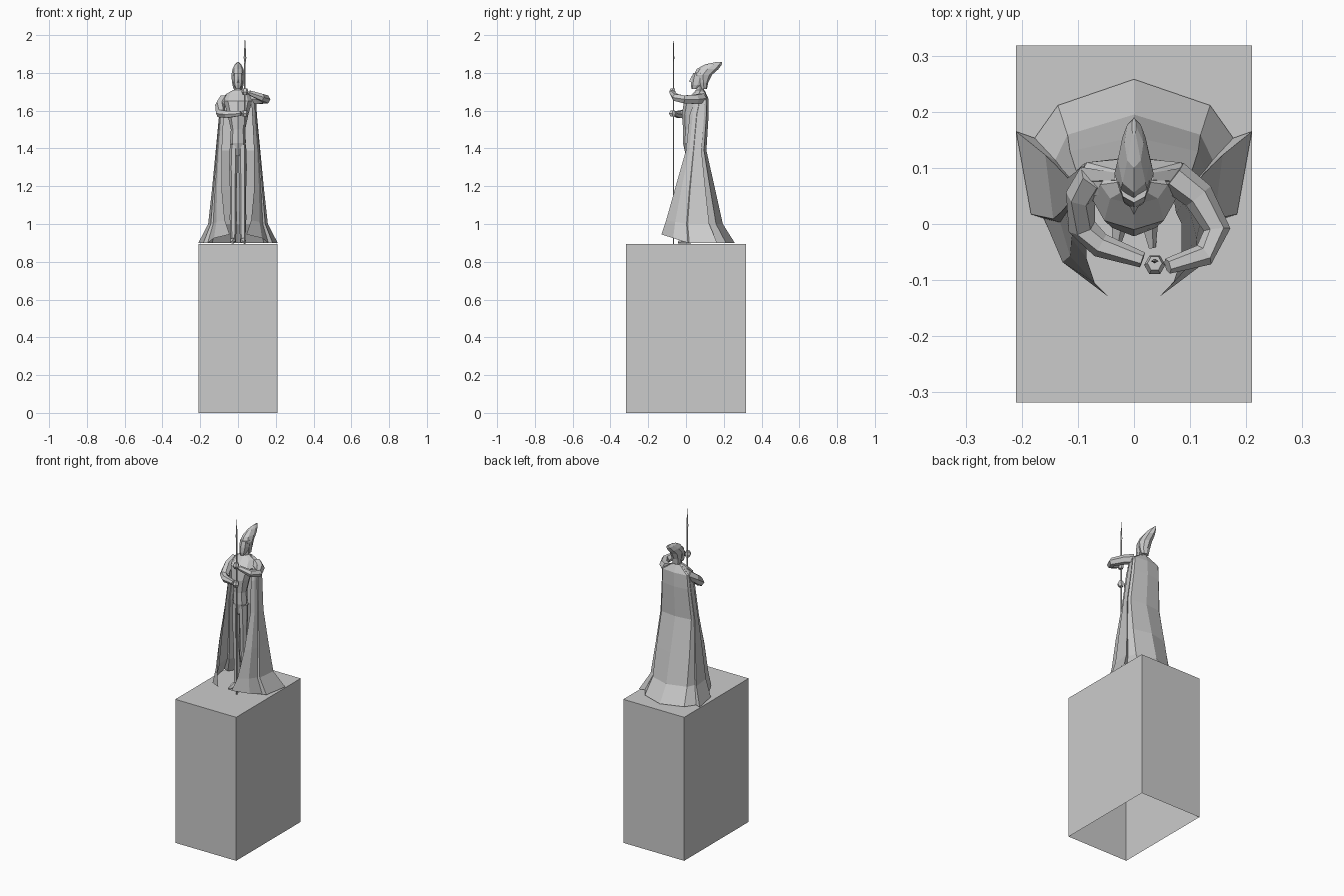
import bpy, math
from mathutils import Vector

default = bpy.data.objects.get("Cube")
if default:
    bpy.data.objects.remove(default, do_unlink=True)

GREY = (0.6, 0.6, 0.6, 1)
stone = bpy.data.materials.new("grey stone")
stone.use_nodes = True
stone.diffuse_color = GREY
stone.node_tree.nodes["Principled BSDF"].inputs["Base Color"].default_value = GREY


def make(name, verts, faces):
    mesh = bpy.data.meshes.new(name)
    mesh.from_pydata(verts, [], faces)
    mesh.materials.append(stone)
    obj = bpy.data.objects.new(name, mesh)
    bpy.context.collection.objects.link(obj)
    return obj


def skin(name, rings, caps=True):
    """Join closed rings of equal length with quads."""
    n = len(rings[0])
    verts = [v for ring in rings for v in ring]
    faces = [(r * n + i, r * n + (i + 1) % n, (r + 1) * n + (i + 1) % n, (r + 1) * n + i)
             for r in range(len(rings) - 1) for i in range(n)]
    if caps:
        faces += [tuple(reversed(range(n))), tuple(range(len(verts) - n, len(verts)))]
    return make(name, verts, faces)


def stack(name, sections, sides=8, x=0):
    """Horizontal ellipses: z, x offset, y centre, x radius, y radius."""
    rings = []
    for z, dx, y, rx, ry in sections:
        angles = [2 * math.pi * i / sides for i in range(sides)]
        rings.append([(x + dx + rx * math.cos(a), y + ry * math.sin(a), z) for a in angles])
    return skin(name, rings)


def limb(name, path, sides=6):
    """Tube along points given as x, y, z, radius."""
    points = [Vector(p[:3]) for p in path]
    rings = []
    for i, p in enumerate(points):
        along = points[min(i + 1, len(points) - 1)] - points[max(i - 1, 0)]
        turn = along.to_track_quat('Z', 'Y')
        angles = [2 * math.pi * k / sides for k in range(sides)]
        rings.append([p + turn @ Vector((math.cos(a), math.sin(a), 0)) * path[i][3] for a in angles])
    return skin(name, rings)


# Plinth, open underneath
W, D, H = 0.21, 0.318, 0.895
corners = [(-W, -D), (W, -D), (W, D), (-W, D)]
plinth = [(x, y, z) for z in (0, H) for x, y in corners]
make("plinth", plinth, [(i, (i + 1) % 4, (i + 1) % 4 + 4, i + 4) for i in range(4)] + [(4, 5, 6, 7)])

# Cloak: pleat positions from front edge (0, 0) to the middle of the back
pleats = [(0, 0), (.5, .16), (.7, .36), (.84, .38), (1, .76), (.8, .73), (.55, .88)]
# z, half width, front edge x, front edge y, back y, lift of the front edge
cloak_rows = [(.9, .21, .045, -.13, .258, .045), (1.0, .158, .07, -.105, .195, .02),
              (1.18, .138, .085, -.06, .155, 0), (1.39, .118, .085, 0, .108, 0),
              (1.58, .1, .075, .02, .12, 0), (1.665, .095, .07, .05, .118, 0),
              (1.705, .035, .025, .065, .1, 0)]
verts = []
for z, half, edge, front, back, lift in cloak_rows:
    side = [(edge + (half - edge) * s, front + (back - front) * v, z + lift * max(0, 1 - v / .36))
            for s, v in pleats]
    verts += side + [(0, back, z)] + [(-x, y, h) for x, y, h in reversed(side)]
n = 2 * len(pleats) + 1
make("cloak", verts, [(r * n + i, r * n + i + 1, (r + 1) * n + i + 1, (r + 1) * n + i)
                      for r in range(len(cloak_rows) - 1) for i in range(n - 1)])

# Body
stack("torso", [(1.36, 0, .02, .012, .02), (1.43, 0, .025, .042, .042), (1.5, 0, .025, .038, .04),
                (1.58, 0, .03, .055, .052), (1.65, 0, .045, .075, .055),
                (1.69, 0, .07, .06, .035), (1.71, 0, .075, .025, .022)])
stack("neck", [(1.69, 0, .075, .022, .022), (1.75, 0, .075, .02, .022)], 6)
for side, label in ((1, "left"), (-1, "right")):
    stack(label + "_leg", [(.905, 0, .025, .014, .018), (1.03, 0, .03, .019, .024),
                           (1.15, 0, .02, .017, .02), (1.3, 0, .02, .022, .028),
                           (1.42, -side * .003, .025, .021, .035)], 6, side * .025)
    limb(label + "_foot", [(side * .025, .04, .912, .014), (side * .027, .0, .912, .016),
                           (side * .032, -.042, .903, .007)], 5)

# Arms, both hands gripping the spear
limb("left_arm", [(.07, .085, 1.665, .03), (.115, .05, 1.66, .028), (.148, -.01, 1.66, .024),
                  (.125, -.055, 1.67, .021), (.06, -.075, 1.695, .014)])
limb("right_arm", [(-.07, .085, 1.66, .03), (-.095, .05, 1.63, .027), (-.093, -.005, 1.585, .025),
                   (-.06, -.038, 1.58, .022), (.015, -.064, 1.585, .014)])
for label, z in (("left", 1.7), ("right", 1.585)):
    stack(label + "_hand", [(z - .017, .037, -.07, .012, .014), (z, .037, -.073, .019, .019),
                            (z + .017, .037, -.07, .013, .014)], 6)

# Head, nose and swept-back helmet
stack("head", [(1.715, 0, .045, .012, .016), (1.735, 0, .06, .023, .034),
               (1.765, 0, .07, .027, .042), (1.8, 0, .075, .028, .037)])
make("nose", [(-.007, .03, 1.75), (.007, .03, 1.75), (0, .016, 1.754), (0, .032, 1.787)],
     [(0, 1, 2), (0, 2, 3), (1, 3, 2)])
stack("helmet", [(1.715, 0, .095, .024, .016), (1.75, 0, .092, .032, .026),
                 (1.79, 0, .09, .035, .048), (1.82, 0, .114, .029, .058),
                 (1.845, 0, .145, .017, .045), (1.857, 0, .174, .004, .016)])

# Spear
stack("spear_shaft", [(.895, .037, -.066, .004, .004), (1.86, .037, -.066, .004, .004)], 6)
stack("spear_blade", [(1.85, .037, -.066, .004, .003), (1.88, .037, -.066, .007, .004),
                      (1.985, .037, -.066, .0006, .0006)], 4)
